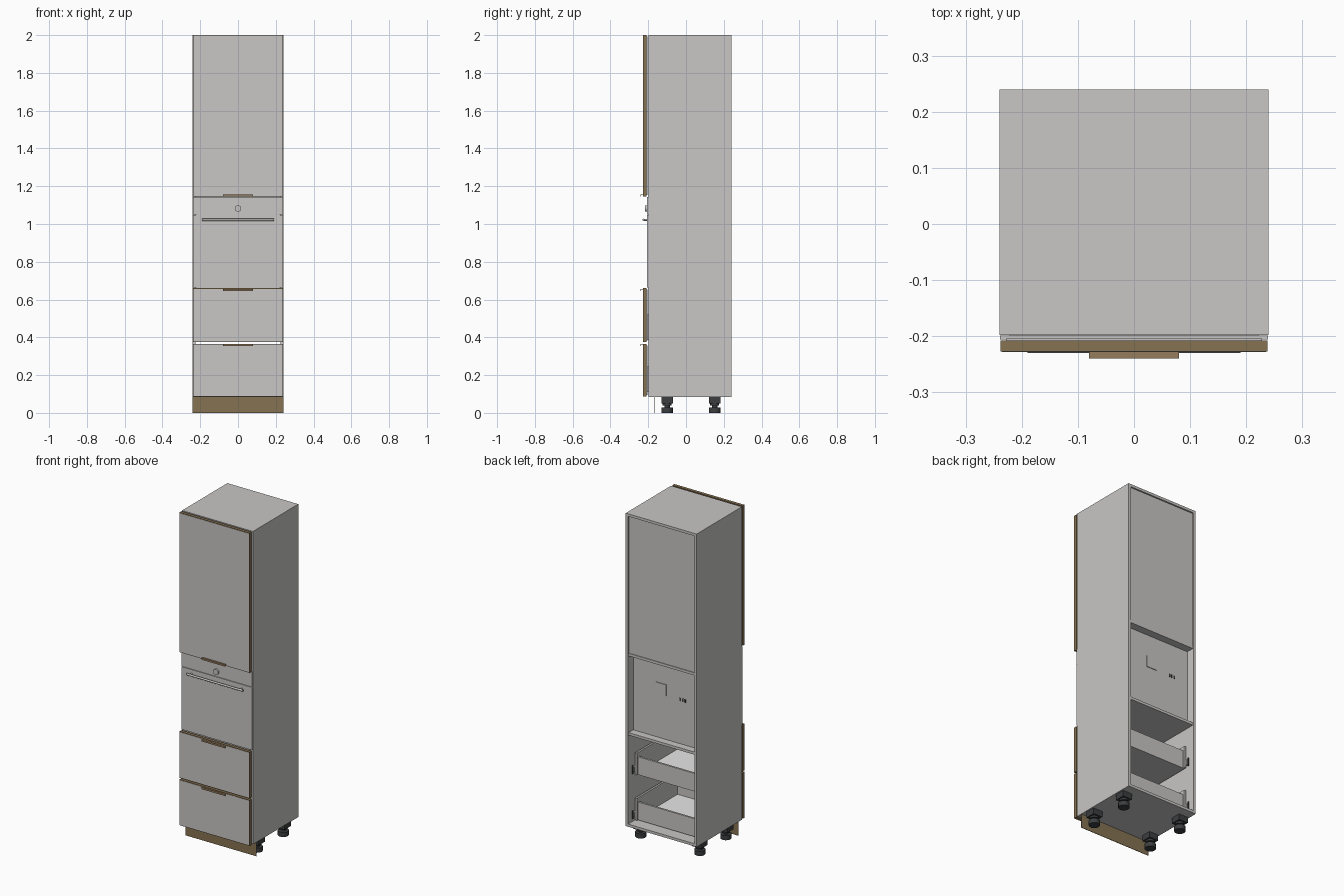
import bpy, bmesh, math
from mathutils import Matrix

if "Cube" in bpy.data.objects:
    bpy.data.objects.remove(bpy.data.objects["Cube"])

def material(name, rgb):
    m = bpy.data.materials.new(name)
    m.diffuse_color = (*rgb, 1)
    m.use_nodes = True
    m.node_tree.nodes["Principled BSDF"].inputs["Base Color"].default_value = m.diffuse_color
    return m

GREY = material("light_grey", (0.58, 0.57, 0.56))
BROWN = material("wood_brown", (0.24, 0.17, 0.085))
HANDLE = material("handle_brown", (0.30, 0.20, 0.11))
DARK = material("dark_plastic", (0.045, 0.048, 0.05))
WHITE = material("white", (0.85, 0.85, 0.85))

def finish(name, bm, mat):
    me = bpy.data.meshes.new(name)
    bm.to_mesh(me)
    bm.free()
    me.materials.append(mat)
    ob = bpy.data.objects.new(name, me)
    bpy.context.collection.objects.link(ob)
    return ob

def box(name, x, y, z, mat):
    """Box from (min, max) pairs."""
    bm = bmesh.new()
    c = [(a + b) / 2 for a, b in (x, y, z)]
    s = [b - a for a, b in (x, y, z)]
    bmesh.ops.create_cube(bm, size=1, matrix=Matrix.Translation(c) @ Matrix.Diagonal((*s, 1)))
    return finish(name, bm, mat)

def cylinder(name, loc, r, depth, mat, axis='Z', seg=24):
    rot = {'Z': Matrix(), 'Y': Matrix.Rotation(math.pi / 2, 4, 'X'),
           'X': Matrix.Rotation(math.pi / 2, 4, 'Y')}[axis]
    bm = bmesh.new()
    bmesh.ops.create_cone(bm, cap_ends=True, segments=seg, radius1=r, radius2=r, depth=depth,
                          matrix=Matrix.Translation(loc) @ rot)
    for f in bm.faces:
        f.smooth = len(f.verts) == 4
    for e in bm.edges:
        e.smooth = all(f.smooth for f in e.link_faces)
    return finish(name, bm, mat)

W, T = 0.24, 0.016          # half width, board thickness
IN = W - T
FRONT, BACK = -0.198, 0.24

# Carcass boards
for s, n in ((-1, "left"), (1, "right")):
    box(n + "_side", sorted((s * W, s * IN)), (FRONT, BACK), (0.085, 2.0), GREY)
box("top_board", (-IN, IN), (FRONT, BACK), (2 - T, 2.0), GREY)
box("bottom_board", (-IN, IN), (FRONT, BACK), (0.085, 0.085 + T), GREY)
box("oven_shelf", (-IN, IN), (FRONT, BACK - 0.005), (0.643, 0.659), GREY)
box("upper_floor", (-IN, IN), (FRONT, BACK - 0.005), (1.128, 1.144), GREY)
box("upper_back_panel", (-IN, IN), (0.226, 0.231), (1.144, 2 - T), GREY)
for i in range(3):
    z = 1.36 + 0.214 * i
    box("inner_shelf", (-IN, IN), (FRONT + 0.02, 0.226), (z - 0.008, z + 0.008), GREY)

# Fronts: brown edged core, grey face and grey inner lining
def front(name, z0, z1, handle_z):
    box(name + "_core", (-0.238, 0.238), (-0.227, -0.208), (z0, z1), BROWN)
    box(name + "_face", (-0.235, 0.235), (-0.2285, -0.227), (z0 + 0.003, z1 - 0.003), GREY)
    box(name + "_lining", (-0.228, 0.228), (-0.208, -0.2045), (z0 + 0.008, z1 - 0.008), GREY)
    # Thin pull with a small lip
    box(name + "_handle", (-0.08, 0.08), (-0.24, -0.2285), (handle_z + 0.008, handle_z + 0.0105), HANDLE)
    box(name + "_handle_lip", (-0.08, 0.08), (-0.24, -0.2375), (handle_z, handle_z + 0.008), HANDLE)

front("upper_door", 1.145, 2.0, 1.146)
front("upper_drawer_front", 0.376, 0.66, 0.646)
front("lower_drawer_front", 0.086, 0.366, 0.354)

# Drawer boxes
def drawer(name, z):
    for s in (-1, 1):
        box(name + "_side", sorted((s * 0.212, s * 0.2)), (-0.2045, 0.19), (z, z + 0.135), GREY)
        box(name + "_rail", sorted((s * 0.2235, s * 0.212)), (-0.19, 0.2), (z + 0.02, z + 0.05), GREY)
        box(name + "_rail_end", sorted((s * 0.221, s * 0.214)), (0.2, 0.206), (z + 0.01, z + 0.06), DARK)
    box(name + "_back", (-0.2, 0.2), (0.168, 0.18), (z, z + 0.11), GREY)
    box(name + "_bottom", (-0.2, 0.2), (-0.2045, 0.168), (z, z + 0.008), GREY)
    box(name + "_floor_liner", (-0.2, 0.2), (-0.2045, 0.168), (z + 0.008, z + 0.01), WHITE)

drawer("upper_drawer", 0.387)
drawer("lower_drawer", 0.11)

# Built-in oven
box("oven_body", (-0.222, 0.222), (-0.199, 0.19), (0.659, 1.126), GREY)
box("oven_door", (-0.239, 0.239), (-0.206, -0.199), (0.664, 1.048), GREY)
box("oven_control_panel", (-0.239, 0.239), (-0.206, -0.199), (1.051, 1.142), GREY)
cylinder("oven_knob", (0, -0.211, 1.082), 0.017, 0.012, GREY, 'Y')
cylinder("oven_handle_bar", (0, -0.224, 1.022), 0.006, 0.38, GREY, 'X')
for s in (-1, 1):
    cylinder("oven_handle_post", (s * 0.17, -0.215, 1.022), 0.005, 0.02, GREY, 'Y')
box("oven_rear_cover", (0.0, 0.07), (0.19, 0.194), (0.925, 0.995), GREY)
for i in range(3):
    x = -0.095 - 0.016 * i
    box("oven_rear_slot", (x - 0.005, x + 0.005), (0.19, 0.1915), (0.92, 0.94), DARK)

# Plinth and adjustable feet
box("plinth", (-W, W), (-0.166, -0.163), (0, 0.085), BROWN)
for x in (-0.2, 0.2):
    for y in (-0.1, 0.152):
        box("foot_block", (x - 0.031, x + 0.031), (y - 0.031, y + 0.031), (0.05, 0.085), DARK)
        cylinder("foot_collar", (x, y, 0.045), 0.024, 0.012, DARK)
        cylinder("foot_neck", (x, y, 0.035), 0.014, 0.02, DARK)
        cylinder("foot_pad", (x, y, 0.014), 0.031, 0.028, DARK)
